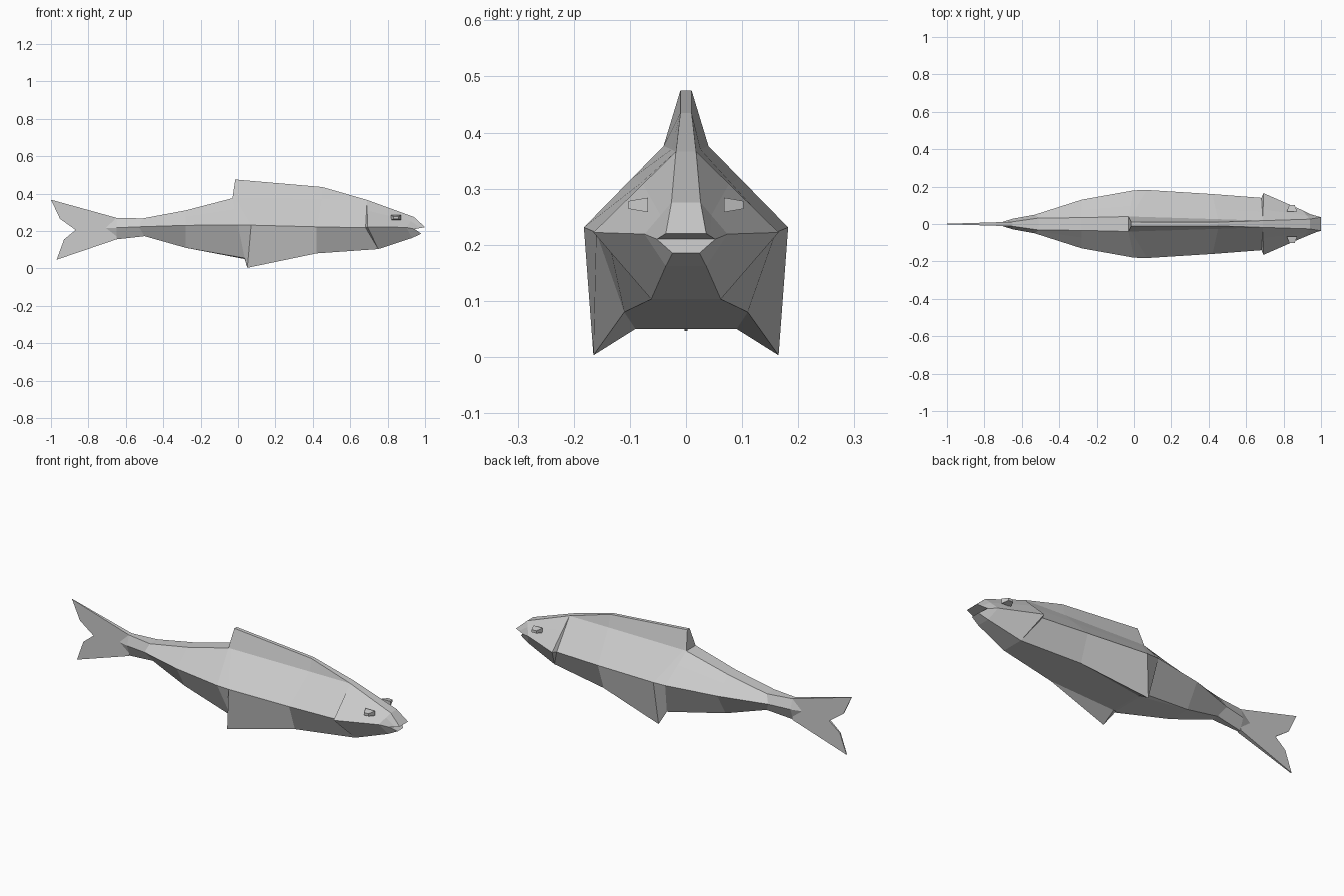
import bpy, bmesh

cube = bpy.data.objects.get("Cube")
if cube:
    bpy.data.objects.remove(cube, do_unlink=True)

grey = bpy.data.materials.new("scale_grey")
grey.use_nodes = True
COLOUR = (0.6, 0.6, 0.6, 1)
grey.diffuse_color = COLOUR
grey.node_tree.nodes["Principled BSDF"].inputs["Base Color"].default_value = COLOUR


def finish(name, bm):
    bmesh.ops.remove_doubles(bm, verts=bm.verts[:], dist=0.0005)
    bmesh.ops.dissolve_degenerate(bm, edges=bm.edges[:], dist=0.0005)
    bmesh.ops.recalc_face_normals(bm, faces=bm.faces[:])
    mesh = bpy.data.meshes.new(name)
    bm.to_mesh(mesh)
    bm.free()
    mesh.materials.append(grey)
    obj = bpy.data.objects.new(name, mesh)
    bpy.context.collection.objects.link(obj)
    return obj


# Body stations: x of back, flank and belly, then (half width, z) of
# the ridge, fin base, side line, outer belly and inner belly
STATIONS = [
    ((-.74, -.74, -.74), (0, .215), (0, .215), (0, .215), (0, .215), (0, .215)),
    ((-.65, -.65, -.65), (.012, .27), (.012, .27), (.028, .217), (.006, .155), (.006, .155)),
    ((-.51, -.53, -.50), (.032, .267), (.032, .267), (.05, .222), (.02, .172), (.02, .172)),
    ((-.28, -.28, -.28), (.034, .31), (.034, .31), (.13, .23), (.06, .11), (.06, .11)),
    ((-.03, 0, .035), (.04, .375), (.04, .375), (.18, .232), (.115, .055), (.09, .05)),
    ((-.015, .07, .05), (.01, .475), (.04, .376), (.182, .231), (.165, .003), (.09, .05)),
    ((.45, .42, .42), (.01, .435), (.026, .37), (.16, .222), (.11, .08), (.11, .08)),
    ((.69, .682, .75), (.018, .366), (.018, .366), (.14, .217), (.062, .103), (.062, .103)),
    ((.69, .692, .75), (.018, .366), (.018, .366), (.165, .222), (.062, .103), (.062, .103)),
    ((.94, .90, .93), (.026, .275), (.026, .275), (.074, .219), (.036, .162), (.036, .162)),
    ((1.0, .945, .98), (.036, .22), (.036, .22), (.052, .21), (.024, .185), (.024, .185)),
]


def half_section(xs, ridge, base, side, outer, inner):
    xb, xf, xv = xs
    t = 0.4  # upper flank point, where the gill cover starts
    mid = [a + (b - a) * t for a, b in zip((xb, *base), (xf, *side))]
    return [(xb, *ridge), (xb, *base), mid, (xf, *side), (xv, *outer), (xv, *inner)]


# Lofted body with dorsal fin, belly fins and gill step
bm = bmesh.new()
rings = []
for station in STATIONS:
    half = half_section(*station)
    left = [bm.verts.new(p) for p in half]
    right = [bm.verts.new((x, -y, z)) for x, y, z in reversed(half)]
    rings.append(left + right)
for a, b in zip(rings, rings[1:]):
    for i in range(12):
        j = (i + 1) % 12
        bm.faces.new((a[i], a[j], b[j], b[i]))

# Mouth: underside of the upper lip and the sloping lower jaw
m = rings[-1]
bm.faces.new((m[0], m[1], m[2], m[3], m[8], m[9], m[10], m[11]))
bm.faces.new((m[3], m[4], m[5], m[6], m[7], m[8]))
finish("fish_body", bm)

# Forked tail fin, thinning toward its tips
TAIL = [(-.65, .27), (-1, .367), (-.952, .265), (-.868, .205),
        (-.93, .155), (-.97, .046), (-.65, .155)]
bm = bmesh.new()
sides = []
for s in (1, -1):
    sides.append([bm.verts.new((x, s * (.012 + (x + .65) * .03), z)) for x, z in TAIL])
    bm.faces.new(sides[-1])
for i in range(len(TAIL)):
    j = (i + 1) % len(TAIL)
    bm.faces.new((sides[0][i], sides[0][j], sides[1][j], sides[1][i]))
finish("tail_fin", bm)

# Eyes: small blocks that narrow outward
for name, s in (("left_eye", 1), ("right_eye", -1)):
    bm = bmesh.new()
    bmesh.ops.create_cube(bm, size=1)
    for v in bm.verts:
        k = 0.5 if v.co.y > 0 else 1
        v.co = (.845 + v.co.x * .055 * k, s * (.085 + v.co.y * .035),
                .271 + v.co.z * (.014 if k < 1 else .026))
    finish(name, bm)
